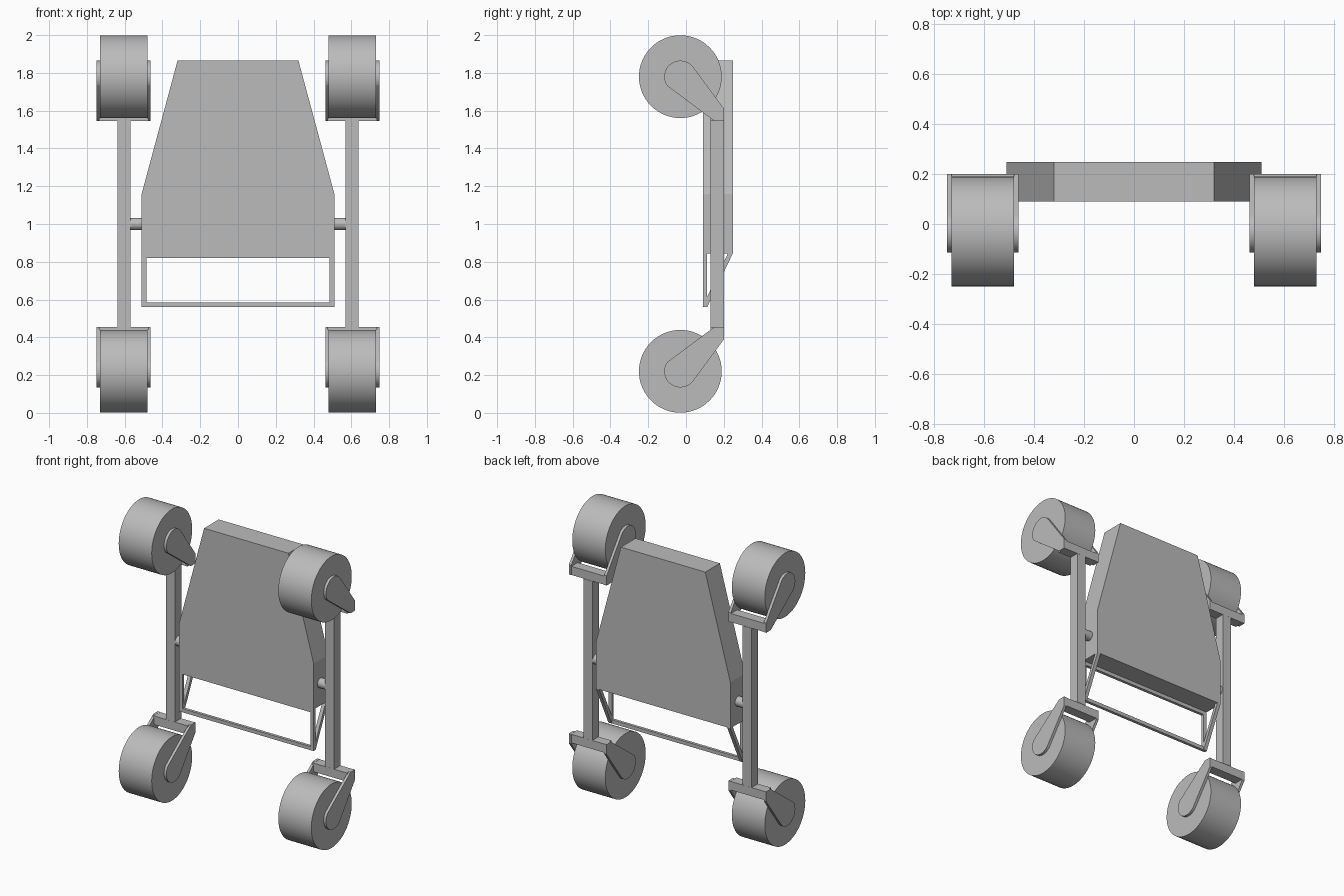
import bpy, bmesh, math
from mathutils import Matrix, Vector

cube = bpy.data.objects.get("Cube")
if cube:
    bpy.data.objects.remove(cube, do_unlink=True)

grey = bpy.data.materials.new("plain grey")
grey.use_nodes = True
COLOUR = (0.5, 0.5, 0.5, 1)
grey.diffuse_color = COLOUR
grey.node_tree.nodes["Principled BSDF"].inputs["Base Color"].default_value = COLOUR


def finish(name, bm, smooth=False):
    """Turn a bmesh into a named grey object."""
    bmesh.ops.recalc_face_normals(bm, faces=bm.faces)
    mesh = bpy.data.meshes.new(name)
    bm.to_mesh(mesh)
    bm.free()
    mesh.materials.append(grey)
    obj = bpy.data.objects.new(name, mesh)
    bpy.context.collection.objects.link(obj)
    if smooth:
        bpy.ops.object.select_all(action='DESELECT')
        obj.select_set(True)
        bpy.context.view_layer.objects.active = obj
        bpy.ops.object.shade_smooth_by_angle(angle=math.radians(30))
    return obj


def prism(name, points, depth, smooth=False):
    """Extrude a closed outline of 3D points along the depth vector."""
    bm = bmesh.new()
    face = bm.faces.new([bm.verts.new(p) for p in points])
    new = bmesh.ops.extrude_face_region(bm, geom=[face])["geom"]
    bmesh.ops.translate(bm, vec=Vector(depth),
                        verts=[g for g in new if isinstance(g, bmesh.types.BMVert)])
    return finish(name, bm, smooth)


def box(name, x, y, z):
    return prism(name, [(x[0], y[0], z[0]), (x[1], y[0], z[0]),
                        (x[1], y[1], z[0]), (x[0], y[1], z[0])], (0, 0, z[1] - z[0]))


def rod(name, centre, radius, length, sides):
    """Cylinder lying along x."""
    bm = bmesh.new()
    bmesh.ops.create_cone(bm, cap_ends=True, segments=sides, radius1=radius,
                          radius2=radius, depth=length,
                          matrix=Matrix.Translation(centre) @ Matrix.Rotation(math.pi / 2, 4, 'Y'))
    return finish(name, bm, True)


# Tapered slab body with a lip under its front edge
FRONT, BACK, HALF = 0.09, 0.248, 0.51
outline = [(-HALF, 0.845), (HALF, 0.845), (HALF, 1.16),
           (0.32, 1.865), (-0.32, 1.865), (-HALF, 1.16)]
prism("body", [(x, FRONT, z) for x, z in outline], (0, BACK - FRONT, 0))
box("body_lip", (-HALF, HALF), (FRONT, 0.11), (0.82, 0.845))

# Open frame hanging under the body
box("frame_bottom_bar", (-HALF, HALF), (FRONT, 0.11), (0.56, 0.585))

# Teardrop fork arm outline in y and z, for the lower wheels
WHEEL_Y, WHEEL_Z, HUB = -0.03, 0.22, 0.085
arm = [(WHEEL_Y + HUB * math.cos(a), WHEEL_Z + HUB * math.sin(a))
       for a in (math.radians(145 + 180 * i / 24) for i in range(25))]
arm += [(0.2, 0.388), (0.2, 0.455), (0.15, 0.455), (0.13, 0.44)]

for side, s in (("left", 1), ("right", -1)):
    # Frame uprights and slanted braces
    inner, outer = s * 0.485, s * HALF
    box(f"frame_upright_{side}", (inner, outer), (FRONT, 0.11), (0.585, 0.82))
    prism(f"frame_brace_{side}",
          [(inner, y, z) for y, z in ((0.092, 0.56), (0.112, 0.56),
                                      (BACK, 0.845), (0.222, 0.845), (0.1, 0.59))],
          (outer - inner, 0, 0))

    # Side post and the pivot joining it to the body
    box(f"post_{side}", (s * 0.57, s * 0.638), (0.13, 0.2), (0.455, 1.545))
    rod(f"pivot_{side}", (s * 0.54, 0.165, 1.0), 0.033, 0.08, 24)

    # Wheels with forks, the upper pair mirrored about mid height
    for level, flip in (("lower", False), ("upper", True)):
        def up(z):
            return 2 - z if flip else z
        tag = f"{level}_{side}"
        rod(f"wheel_{tag}", (s * 0.605, WHEEL_Y, up(WHEEL_Z)), 0.219, 0.25, 64)
        box(f"fork_bridge_{tag}", (s * 0.475, s * 0.735), (0.131, 0.199),
            (up(0.395), up(0.454)))
        for part, x in (("inner", 0.462), ("outer", 0.73)):
            prism(f"fork_arm_{part}_{tag}", [(s * x, y, up(z)) for y, z in arm],
                  (s * 0.018, 0, 0), True)
